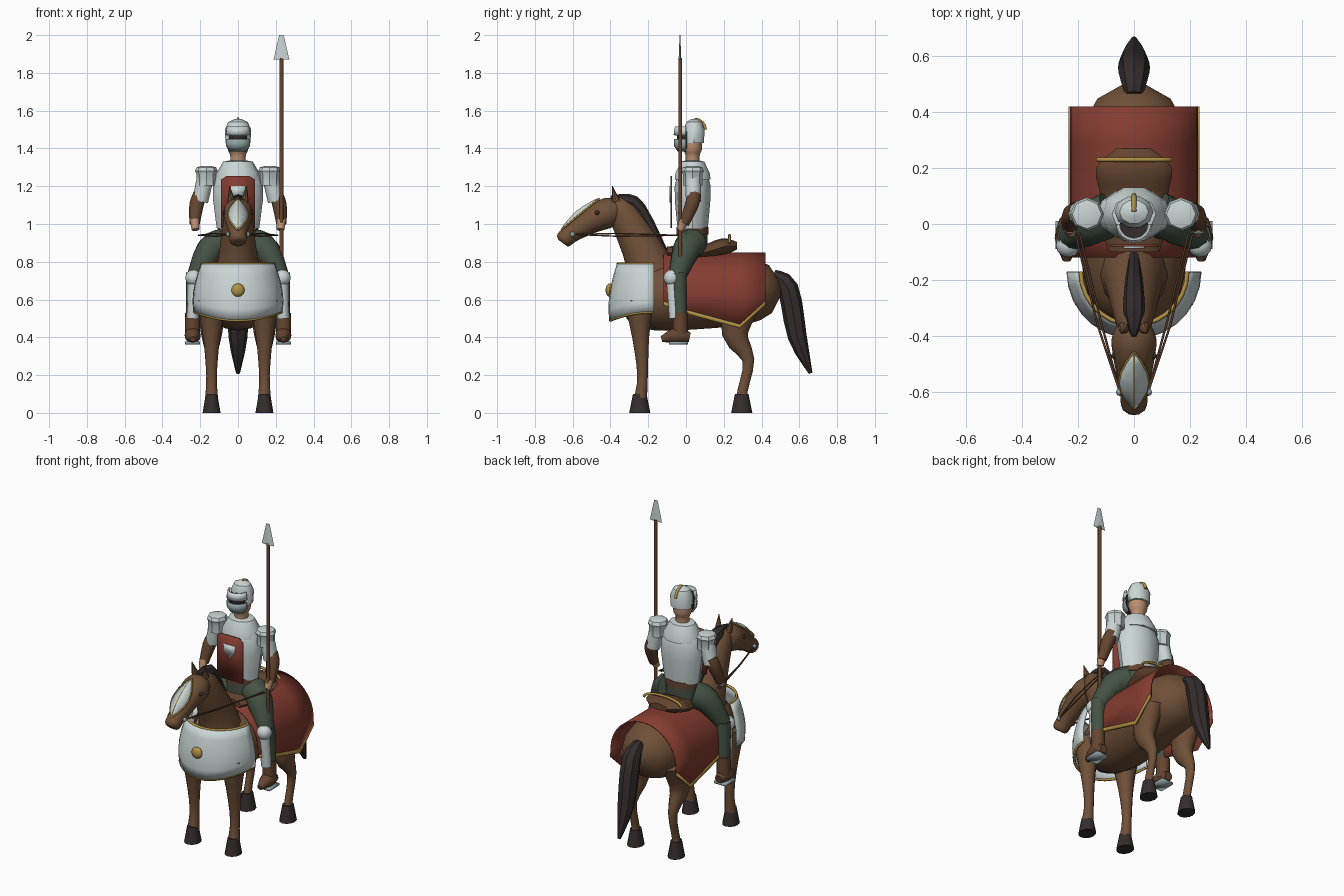
import bpy, bmesh
from math import sin, cos, pi, radians, sqrt
from mathutils import Vector

default_cube = bpy.data.objects.get("Cube")
if default_cube:
    bpy.data.objects.remove(default_cube, do_unlink=True)


def material(name, *rgb):
    mat = bpy.data.materials.new(name)
    mat.use_nodes = True
    mat.diffuse_color = (*rgb, 1)
    mat.node_tree.nodes["Principled BSDF"].inputs["Base Color"].default_value = mat.diffuse_color
    return mat


coat = material("horse coat", .16, .08, .04)
red = material("red cloth", .23, .045, .03)
steel = material("bright steel", .6, .67, .67)
gold = material("gold trim", .45, .29, .06)
green = material("green wool", .06, .085, .06)
dark = material("dark hair and hoof", .036, .026, .027)
skin = material("skin", .5, .28, .17)
leather = material("leather", .13, .06, .03)
iron = material("blue iron", .28, .36, .38)


def span(start, end, steps):
    return [start + (end - start) * i / steps for i in range(steps + 1)]


def link(name, data, mat):
    data.materials.append(mat)
    ob = bpy.data.objects.new(name, data)
    bpy.context.collection.objects.link(ob)
    bpy.ops.object.select_all(action='DESELECT')
    ob.select_set(True)
    bpy.context.view_layer.objects.active = ob
    return ob


def finish(name, bm, mat):
    bmesh.ops.recalc_face_normals(bm, faces=bm.faces)
    mesh = bpy.data.meshes.new(name)
    bm.to_mesh(mesh)
    bm.free()
    ob = link(name, mesh, mat)
    bpy.ops.object.shade_smooth_by_angle(angle=radians(40))
    return ob


def refine(rings, steps):
    """Smooth curve through the given rings."""
    result = []
    last = len(rings) - 1
    for i in range(last):
        before, a, b, after = (rings[min(max(k, 0), last)] for k in range(i - 1, i + 3))
        for t in span(0, 1, steps)[:-1]:
            result.append(a + (b - before) * t / 2 + (before * 2 - a * 5 + b * 4 - after) * t * t / 2
                          + (a * 3 - before - b * 3 + after) * t ** 3 / 2)
    return result + [rings[-1]]


def loft(name, mat, rings, x=0, wide=1, sides=12, steps=3):
    """Closed loft through rings given as (y, z, radius) or (x, y, z, radius)."""
    rings = refine([Vector(r if len(r) == 4 else (x, *r)) for r in rings], steps)
    bm = bmesh.new()
    loops = []
    for i, ring in enumerate(rings):
        ahead = rings[min(i + 1, len(rings) - 1)]
        behind = rings[max(i - 1, 0)]
        along = (ahead - behind).to_3d().normalized()
        across = (Vector((1, 0, 0)) - along * along.x).normalized()
        up = along.cross(across)
        radius = max(ring.w, .002)
        loops.append([bm.verts.new(ring.to_3d() + (across * cos(a) * wide + up * sin(a)) * radius)
                      for a in span(0, 2 * pi, sides)[:-1]])
    for a, b in zip(loops, loops[1:]):
        for k in range(sides):
            bm.faces.new((a[k - 1], a[k], b[k], b[k - 1]))
    bm.faces.new(loops[0])
    bm.faces.new(loops[-1])
    return finish(name, bm, mat)


def turned(name, mat, profile, x=0, y=.035, **options):
    """Upright part from a profile of (z, radius)."""
    loft(name, mat, [(x, y, z, radius) for z, radius in profile], **options)


def sheet(name, mat, rows, thick=.008):
    """Thin plate over a grid of points."""
    bm = bmesh.new()
    grid = [[bm.verts.new(point) for point in row] for row in rows]
    for a, b in zip(grid, grid[1:]):
        for k in range(1, len(a)):
            bm.faces.new((a[k - 1], a[k], b[k], b[k - 1]))
    ob = finish(name, bm, mat)
    solid = ob.modifiers.new("thickness", 'SOLIDIFY')
    solid.thickness = thick
    solid.offset = 0


def plate(name, mat, outline, y):
    """Upright front plate from an outline of (z, half width)."""
    sheet(name, mat, [[(-w, y, z), (w, y, z)] for z, w in outline])


def tube(name, mat, points, radius):
    curve = bpy.data.curves.new(name, 'CURVE')
    curve.dimensions = '3D'
    curve.bevel_depth = radius
    curve.bevel_resolution = 1
    curve.use_fill_caps = True
    spline = curve.splines.new('POLY')
    spline.points.add(len(points) - 1)
    for target, point in zip(spline.points, points):
        target.co = (*point, 1)
    link(name, curve, mat)
    bpy.ops.object.convert(target='MESH')


def ball(name, mat, centre, radius, depth=1):
    bm = bmesh.new()
    bmesh.ops.create_uvsphere(bm, u_segments=12, v_segments=8, radius=radius)
    bmesh.ops.scale(bm, vec=(1, depth, 1), verts=bm.verts)
    bmesh.ops.translate(bm, vec=centre, verts=bm.verts)
    finish(name, bm, mat)


def bow(z, radius, y, sag=0):
    """Half circle that opens to the back, its ends raised by sag."""
    return [(radius * sin(a), y - radius * cos(a), z + sag * sin(a) ** 2) for a in span(-pi / 2, pi / 2, 14)]


# Horse body, neck, head, mane and tail
loft("horse_body", coat, [(.07 + .44 * u, .63 + .03 * u, .185 * sqrt(1.01 - u ** 4)) for u in span(-1, 1, 14)],
     wide=1.03, sides=16, steps=1)
loft("horse_neck", coat, [(-.17, .66, .16), (-.2, .8, .12), (-.33, 1.05, .08), (-.38, 1.1, .055)], wide=.9)
loft("horse_head", coat, [(-.35, 1.07, .055), (-.41, 1.06, .08), (-.5, 1.02, .07), (-.6, .955, .05),
                          (-.65, .915, .045), (-.66, .905, .02)])
loft("mane", dark, [(-.4, 1.14, .01), (-.33, 1.12, .04), (-.25, 1.08, .04), (-.1, .82, .02)], wide=.9, sides=8)
loft("tail", dark, [(.46, .73, .03), (.54, .66, .055), (.59, .4, .05), (.66, .21, .01)], sides=8)

# Horse legs, hooves, ears, eyes and reins
for side, tag in ((1, "left_"), (-1, "right_")):
    leg_x = side * .14
    loft(tag + "foreleg", coat, [(-.25, .6, .08), (-.24, .4, .045), (-.23, .2, .028), (-.24, .08, .034)], leg_x)
    loft(tag + "hind_leg", coat, [(.3, .6, .1), (.26, .42, .07), (.33, .28, .032), (.3, .12, .027), (.3, .08, .034)],
         leg_x, wide=.8)
    for part, y in (("fore_hoof", -.245), ("hind_hoof", .295)):
        turned(tag + part, dark, [(.1, .036), (0, .056)], leg_x, y, wide=.85)
    loft(tag + "ear", coat, [(side * .035, -.37, 1.12, .022), (side * .045, -.39, 1.2, .002)], sides=8)
    ball(tag + "eye", dark, (side * .07, -.47, 1.06), .012)
    ball(tag + "bit_ring", iron, (side * .05, -.6, .945), .014)
    for slack in (0, .015):
        tube(tag + "rein", leather, [(side * .05, -.6, .945), (side * (.13 - slack), -.36, .95 - slack),
                                     (side * (.21 - slack), -.03, .94)], .004)

# Face guard with gold ridge and rims
ridge = [(-.46 - .2 * t - .015 * sin(pi * t), 1.135 - .165 * t + .015 * sin(pi * t), .05 * sin(pi * t) + .003)
         for t in span(0, 1, 6)]
lines = [[(side * w, y + abs(side) * w / 5, z - abs(side) * w / 3) for y, z, w in ridge] for side in (-1, 0, 1)]
sheet("face_guard", steel, lines)
for line in lines:
    tube("face_guard_trim", gold, line, .005)

# Chest armour with rims and boss
rows = [bow(.79 - .3 * t, .19 + .045 * sin(2 * t), -.17, .045 * t) for t in span(0, 1, 5)]
sheet("chest_armour", steel, rows, .012)
for rim in (rows[0], rows[-1]):
    tube("chest_armour_rim", gold, rim, .008)
ball("chest_boss", gold, (0, -.405, .65), .035, .6)

# Cloth over the back, with a gold hem
hem = [(-.12, .57), (-.02, .53), (.285, .447), (.42, .57)]
arch = [(.225 * cos(a), .62 + .225 * sin(a)) for a in span(0, pi, 16)]
sheet("horse_cloth", red, [[(x, y, z) for x, z in [(.225, low), *arch, (-.225, low)]] for y, low in hem])
for x in (-.229, .229):
    sheet("cloth_hem", gold, [[(x, y, z), (x, y, z + .022)] for y, z in hem])

# Saddle
loft("saddle", leather, [(-.1, .85, .03), (0, .85, .04), (.1, .85, .04), (.2, .88, .045), (.27, .885, .02)], wide=3)
tube("saddle_trim", gold, [(.13 * cos(a), .23, .9 + .04 * sin(a)) for a in span(0, pi, 10)], .008)

# Rider body
turned("trousers", green, [(.84, .08), (.97, .08)], wide=1.25)
turned("belt", leather, [(.945, .085), (.985, .085)], wide=1.25)
turned("breastplate", steel, [(.975, .08), (1.2, .095), (1.33, .05)], wide=1.4)
turned("gorget", steel, [(1.235, .1), (1.27, .095), (1.33, .065), (1.336, .04)], wide=1.2, sides=10, steps=1)
plate("tabard", red, [(1.255, .06), (1.235, .09), (.98, .09)], -.077)
plate("tabard_shield", steel, [(1.2, .038), (1.16, .036), (1.115, .002)], -.083)

# Rider head, helmet and visor
turned("head", skin, [(1.31, .036), (1.365, .038), (1.4, .05), (1.5, .05)], wide=1.1)
turned("helmet", steel, [(1.43, .055), (1.5, .058), (1.54, .043), (1.555, .016)], y=.043, wide=1.2, sides=10, steps=1)
tube("helmet_crest", gold, [(0, .045 + .058 * sin(a), 1.5 + .055 * cos(a)) for a in span(0, pi / 2, 4)], .009)
turned("visor_gap", dark, [(1.4, .045), (1.49, .05)], y=0)
sheet("visor", iron, [bow(1.385, .04, 0), bow(1.415, .06, 0), bow(1.45, .06, 0)])
sheet("visor_brow", steel, [bow(1.47, .062, 0), bow(1.515, .055, 0)])

# Rider arms and legs
for side, tag in ((1, "left_"), (-1, "right_")):
    foot_x = side * .24

    def limb(part, mat, *rings):
        loft(tag + part, mat, [(side * x, *rest) for x, *rest in rings], sides=10)

    turned(tag + "pauldron", steel, [(1.205, .052), (1.265, .052), (1.28, .06), (1.3, .052), (1.306, .03)],
           side * .168, sides=8, steps=1)
    limb("upper_arm", steel, (.17, .035, 1.26, .045), (.2, .04, 1.12, .042))
    limb("forearm", leather, (.2, .045, 1.16, .036), (.22, .03, 1.1, .038), (.23, -.01, 1, .027))
    limb("hand", skin, (.23, -.01, 1.02, .025), (.225, -.03, .97, .02))
    limb("thigh", green, (.08, .04, .9, .08), (.15, 0, .86, .075), (.23, -.05, .71, .045))
    limb("shin", green, (.23, -.04, .74, .045), (.24, -.03, .5, .036))
    limb("greave", steel, (.23, -.07, .7, .036), (.24, -.06, .5, .03))
    ball(tag + "knee_guard", steel, (side * .235, -.075, .715), .044)
    turned(tag + "boot_shaft", leather, [(.53, .04), (.4, .04)], foot_x, -.03)
    loft(tag + "boot_foot", leather, [(.02, .4, .025), (-.05, .41, .043), (-.13, .39, .015)], foot_x)
    sheet(tag + "stirrup", iron, [[(foot_x + dx, y, .37) for dx in (-.04, .04)] for y in (-.09, .01)], .014)

# Spear
tube("spear_shaft", leather, [(.23, -.03, .7), (.23, -.03, 1.88)], .011)
turned("spear_head", steel, [(1.87, .007), (2, .002)], .23, -.032, wide=6, sides=4, steps=1)
